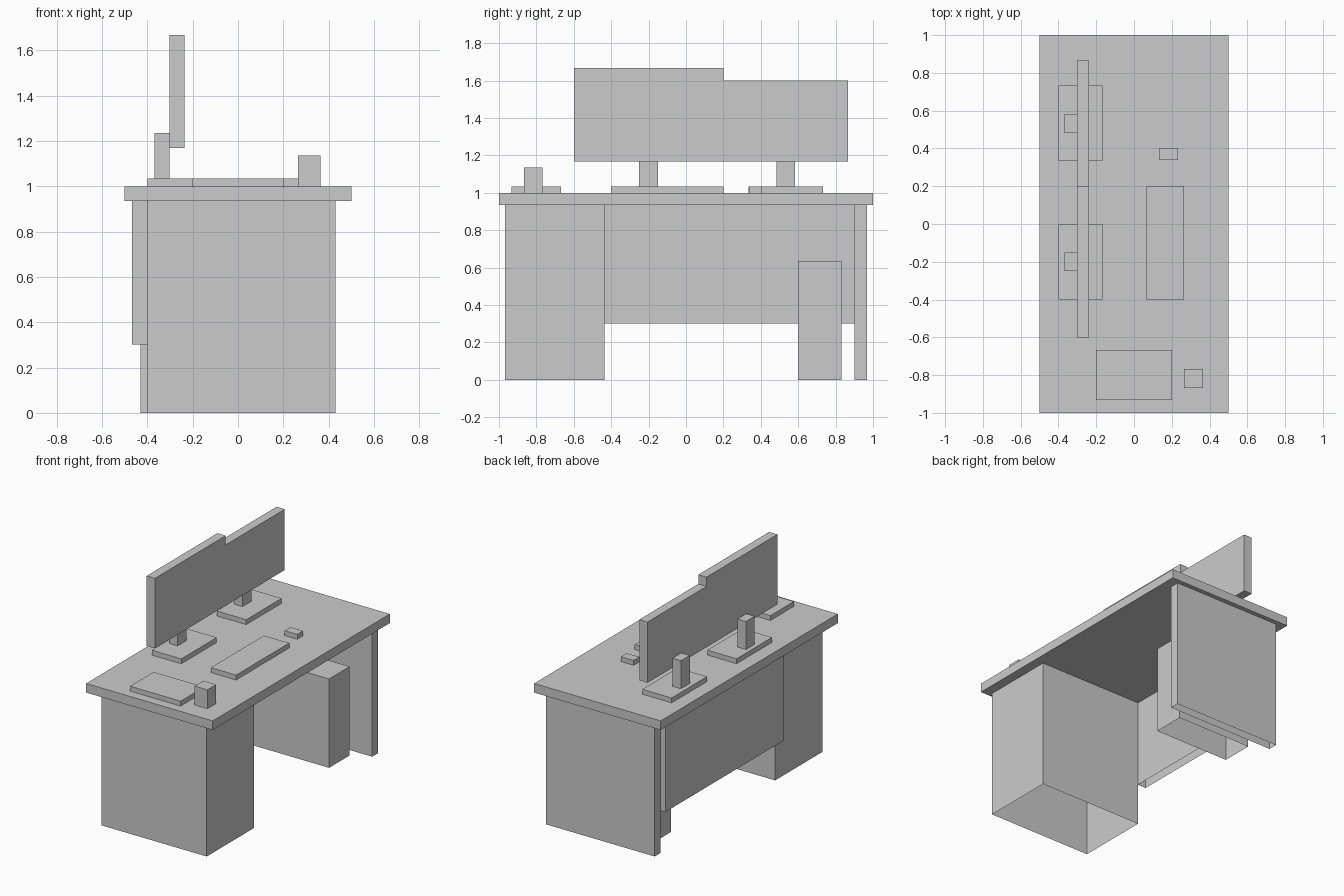
import bpy, bmesh

if "Cube" in bpy.data.objects:
    bpy.data.objects.remove(bpy.data.objects["Cube"])


def box(name, x, y, z, open_bottom=False):
    """Box from (min, max) ranges, optionally without its bottom face."""
    bm = bmesh.new()
    bmesh.ops.create_cube(bm, size=1)
    for v in bm.verts:
        v.co = [r[0] if c < 0 else r[1] for c, r in zip(v.co, (x, y, z))]
    bm.normal_update()
    if open_bottom:
        under = [f for f in bm.faces if f.normal.z < -0.5]
        bmesh.ops.delete(bm, geom=under, context='FACES_ONLY')
    mesh = bpy.data.meshes.new(name)
    bm.to_mesh(mesh)
    bm.free()
    obj = bpy.data.objects.new(name, mesh)
    bpy.context.collection.objects.link(obj)
    return obj


TOP, UNDER, THIN = 1.0, 0.935, 1.035

# Desk: slab, drawer cabinet, side leg and rear modesty panel (open undersides)
box("desktop", (-0.5, 0.5), (-1, 1), (UNDER, TOP))
box("drawer_cabinet", (-0.4, 0.43), (-0.967, -0.435), (0, UNDER), True)
box("side_leg", (-0.43, 0.43), (0.9, 0.967), (0, UNDER), True)
box("modesty_panel", (-0.467, -0.4), (-0.435, 0.9), (0.302, UNDER), True)

# Computer tower under the desk
box("computer_tower", (-0.3, 0.3), (0.6, 0.832), (0, 0.635), True)

# Two monitors: base, stem and screen, each centred on its own y
for side, cy, half, top in (("left", -0.2, 0.4, 1.668), ("right", 0.533, 0.333, 1.602)):
    box(side + "_monitor_base", (-0.4, -0.168), (cy - 0.2, cy + 0.2), (TOP, THIN))
    box(side + "_monitor_stem", (-0.368, -0.302), (cy - 0.05, cy + 0.05), (THIN, 1.235))
    box(side + "_monitor_screen", (-0.302, -0.237), (cy - half, cy + half), (1.168, top))

# Items on the desktop
box("keyboard", (0.065, 0.265), (-0.4, 0.2), (TOP, THIN))
box("mouse", (0.132, 0.232), (0.338, 0.403), (TOP, THIN))
box("notepad", (-0.2, 0.2), (-0.933, -0.667), (TOP, THIN))
box("pen_cup", (0.265, 0.365), (-0.867, -0.768), (TOP, 1.135))
